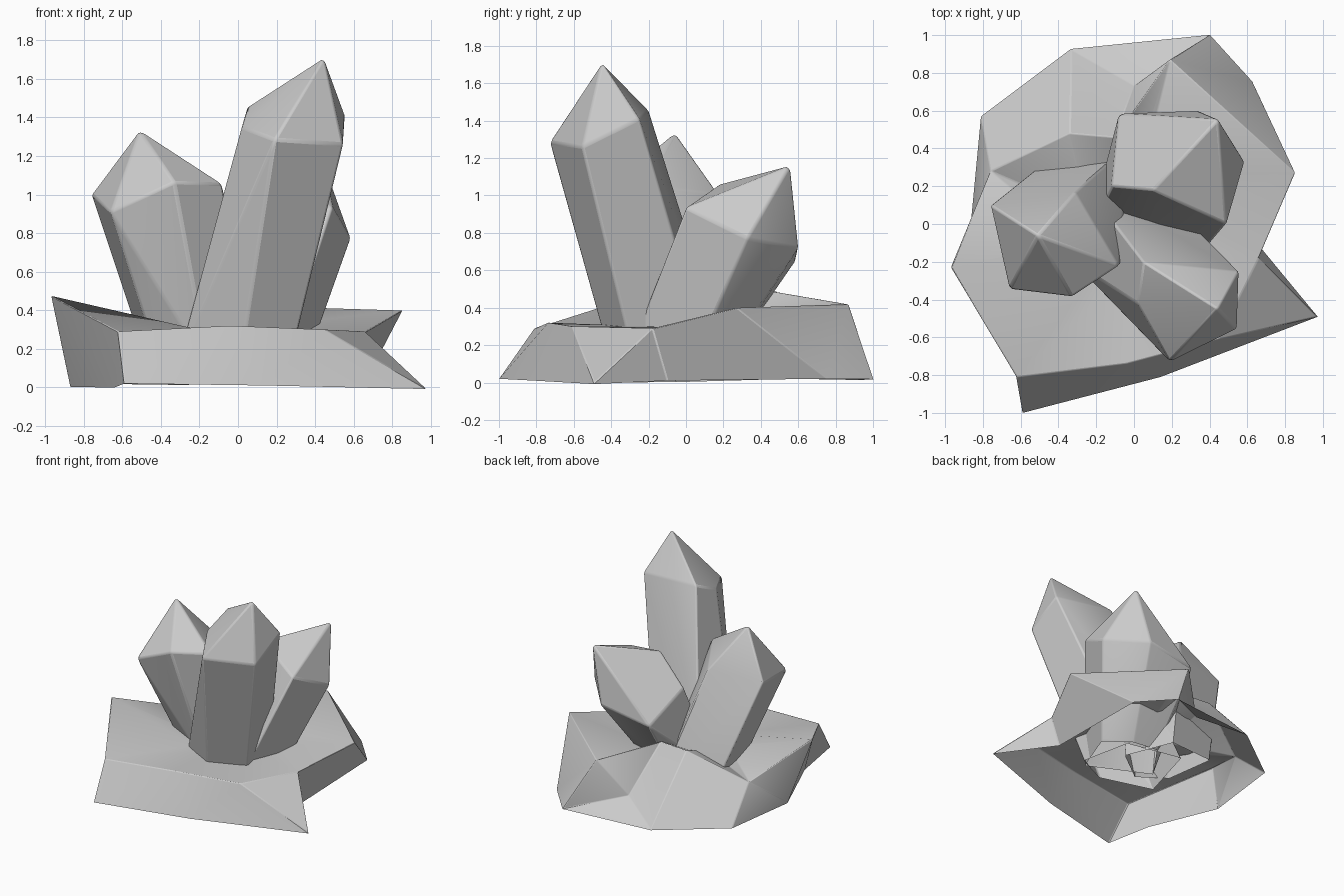
import bpy, bmesh, math
from mathutils import Vector

if "Cube" in bpy.data.objects:
    bpy.data.objects.remove(bpy.data.objects["Cube"])


def finish(name, bm, bevel):
    bmesh.ops.recalc_face_normals(bm, faces=bm.faces[:])
    mesh = bpy.data.meshes.new(name)
    bm.to_mesh(mesh)
    bm.free()
    ob = bpy.data.objects.new(name, mesh)
    bpy.context.collection.objects.link(ob)
    mod = ob.modifiers.new("soft_edges", 'BEVEL')
    mod.width = bevel
    mod.segments = 2
    mod.limit_method = 'ANGLE'
    mod.angle_limit = math.radians(20)
    bpy.context.view_layer.objects.active = ob
    ob.select_set(True)
    bpy.ops.object.shade_smooth_by_angle(angle=math.radians(30))
    ob.select_set(False)
    return ob


def crystal(name, tips, sides, foot=0.1):
    """Convex shard: tips, plus (shoulder point, edge's x/y at z 0.25) pairs run down to foot."""
    bm = bmesh.new()
    for p in tips:
        bm.verts.new(p)
    for shoulder, low in sides:
        a, b = Vector(shoulder), Vector((*low, 0.25))
        bm.verts.new(a)
        bm.verts.new(a + (b - a) * ((a.z - foot) / (a.z - b.z)))
    bmesh.ops.convex_hull(bm, input=bm.verts[:])
    loose = [v for v in bm.verts if not v.link_faces]
    bmesh.ops.delete(bm, geom=loose, context='VERTS')
    bm.normal_update()
    # open foot, hidden in the rock
    under = [f for f in bm.faces if all(abs(v.co.z - foot) < 1e-4 for v in f.verts)]
    bmesh.ops.delete(bm, geom=under, context='FACES')
    bmesh.ops.dissolve_limit(bm, angle_limit=math.radians(8),
                             verts=bm.verts[:], edges=bm.edges[:])
    return finish(name, bm, 0.012)


# Rock base: ground outline, raised rim, one notch point at the back
ground = [(-.59, -1, .02), (.14, -.81, .01), (.97, -.49, 0), (.65, -.1, .01), (.63, .75, .02),
          (.40, 1, .02), (-.33, .92, .02), (-.81, .57, .02), (-.87, -.05, .01), (-.64, -.6, 0)]
rim = [(-.62, -.81, .29), (-.04, -.74, .32), (.45, -.61, .30), (.66, -.18, .29), (.855, .27, .40),
       (.19, .87, .42), (-.10, .46, .49), (-.34, .48, .49), (-.76, .28, .27), (-.97, -.23, .475)]
bm = bmesh.new()
g = [bm.verts.new(p) for p in ground]
r = [bm.verts.new(p) for p in rim]
notch = bm.verts.new((0, .73, .13))
walls = [(g[0], g[1], r[1], r[0]), (g[1], g[2], r[2], r[1]), (g[2], r[3], r[2]),
         (g[2], g[3], r[3]), (g[3], g[4], r[4], r[3]), (g[4], r[5], r[4]), (g[4], g[5], r[5]),
         (g[5], notch, r[5]), (notch, r[6], r[5]), (g[5], g[6], notch),
         (g[6], r[7], r[6], notch), (g[6], g[7], r[8], r[7]), (g[7], g[8], r[8]),
         (g[8], r[9], r[8]), (g[8], g[9], r[9]), (g[9], g[0], r[0], r[9])]
for w in walls:
    bm.faces.new(w)

# Plateau sloping in to the crystals, open beneath them
centre = Vector((-.03, -.03, .30))
inner = []
for v in r:
    p = centre.lerp(v.co, 0.3)
    p.z = .30
    inner.append(bm.verts.new(p))
for i in range(len(r)):
    j = (i + 1) % len(r)
    bm.faces.new((r[i], r[j], inner[j]))
    bm.faces.new((r[i], inner[j], inner[i]))
finish("rock_base", bm, 0.006)

# Tall crystal leaning forward
crystal("tall_crystal", [(.445, -.45, 1.71)], [
    ((.05, -.2, 1.455), (-.24, .18)),
    ((.02, -.42, 1.35), (-.28, -.23)),
    ((.19, -.73, 1.285), (.03, -.44)),
    ((.545, -.555, 1.26), (.30, -.31)),
    ((.555, -.25, 1.41), (.22, .09))])

# Left crystal
crystal("left_crystal", [(-.51, -.06, 1.335)], [
    ((-.76, .10, 1.0), (-.51, .30)),
    ((-.66, -.345, .91), (-.45, -.12)),
    ((-.33, -.385, 1.065), (-.18, -.20)),
    ((-.08, -.22, 1.055), (.05, -.05)),
    ((-.31, .17, 1.01), (-.08, .37))])

# Short crystal leaning back
crystal("back_crystal", [(.445, .555, 1.16), (.10, .18, 1.06)], [
    ((-.12, .20, .83), (-.22, .0)),
    ((-.08, .585, .65), (-.06, .31)),
    ((.34, .6, .72), (.20, .28)),
    ((.585, .33, .77), (.40, .10)),
    ((.49, .0, .935), (.26, -.27))])
